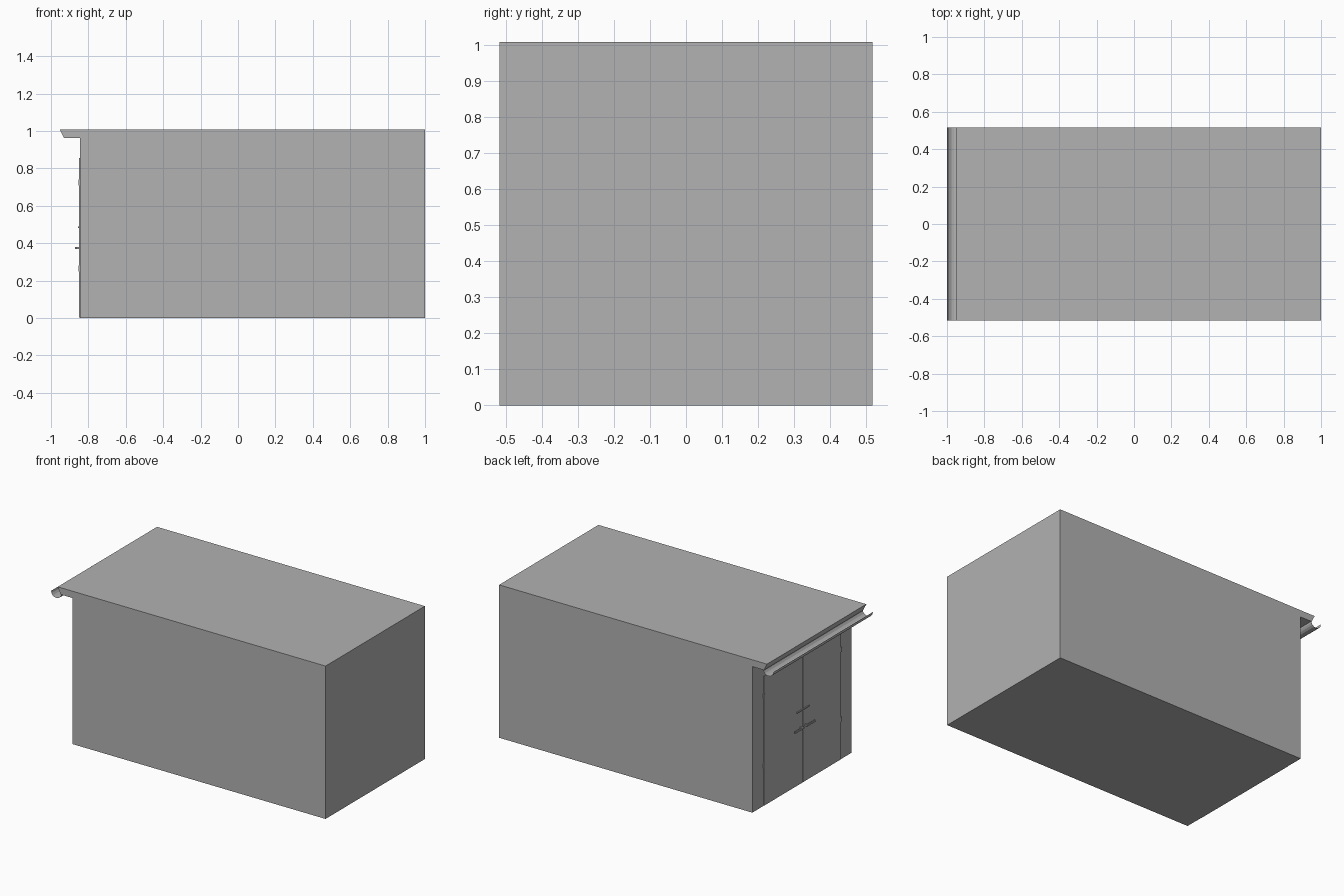
import bpy, bmesh, math

cube = bpy.data.objects.get("Cube")
if cube:
    bpy.data.objects.remove(cube, do_unlink=True)

HALF = 0.517      # half width of the building
TOP = 1.007
WALL = -0.845     # plane of the door wall

grey = bpy.data.materials.new("plain_grey")
grey.use_nodes = True
grey.diffuse_color = (0.445, 0.445, 0.445, 1)
grey.node_tree.nodes["Principled BSDF"].inputs["Base Color"].default_value = grey.diffuse_color


def finish(name, bm):
    mesh = bpy.data.meshes.new(name)
    bm.to_mesh(mesh)
    bm.free()
    mesh.materials.append(grey)
    obj = bpy.data.objects.new(name, mesh)
    bpy.context.collection.objects.link(obj)
    return obj


def box(name, x, y, z):
    """Box from three (low, high) ranges."""
    bm = bmesh.new()
    bmesh.ops.create_cube(bm, size=1)
    for v in bm.verts:
        v.co = [r[0] if c < 0 else r[1] for c, r in zip(v.co, (x, y, z))]
    return finish(name, bm)


def extrude_profile(name, points, closed):
    """Sweep an x-z profile across the full width."""
    bm = bmesh.new()
    verts = [bm.verts.new((x, -HALF, z)) for x, z in points]
    if closed:
        geom = [bm.faces.new(verts)]
        out = bmesh.ops.extrude_face_region(bm, geom=geom)["geom"]
    else:
        geom = [bm.edges.new(pair) for pair in zip(verts, verts[1:])]
        out = bmesh.ops.extrude_edge_only(bm, edges=geom)["geom"]
    moved = [g for g in out if isinstance(g, bmesh.types.BMVert)]
    bmesh.ops.translate(bm, verts=moved, vec=(0, 2 * HALF, 0))
    bmesh.ops.recalc_face_normals(bm, faces=bm.faces)
    return finish(name, bm)


# Main body with flat roof and slanted overhanging eave
extrude_profile("building_body", [
    (WALL, 0), (1, 0), (1, TOP), (-0.952, TOP), (-0.93, 0.962), (WALL, 0.962)], True)

# Open half-round gutter under the eave
steps = 8
gutter = [(-0.9625 - 0.0375 * math.cos(math.pi * i / steps),
           0.968 - 0.0375 * math.sin(math.pi * i / steps)) for i in range(steps + 1)]
extrude_profile("gutter", gutter, False)

# Double doors, hinges and lever handles, mirrored about the middle
for side, s in (("left", -1), ("right", 1)):
    def span(a, b):
        return tuple(sorted((a * s, b * s)))

    box(f"{side}_door", (-0.85, WALL), span(0.002, 0.4), (0.003, 0.855))
    box(f"{side}_handle_post", (-0.866, -0.849), span(0.018, 0.028), (0.37, 0.38))
    box(f"{side}_handle_lever", (-0.872, -0.864), span(0.014, 0.105), (0.37, 0.38))
    for level, z in (("lower", 0.25), ("upper", 0.71)):
        box(f"{side}_{level}_hinge", (-0.853, WALL), span(0.397, 0.406), (z, z + 0.03))

# Slim latch bar across both doors
box("latch_bar", (-0.856, -0.849), (-0.065, 0.065), (0.481, 0.489))
